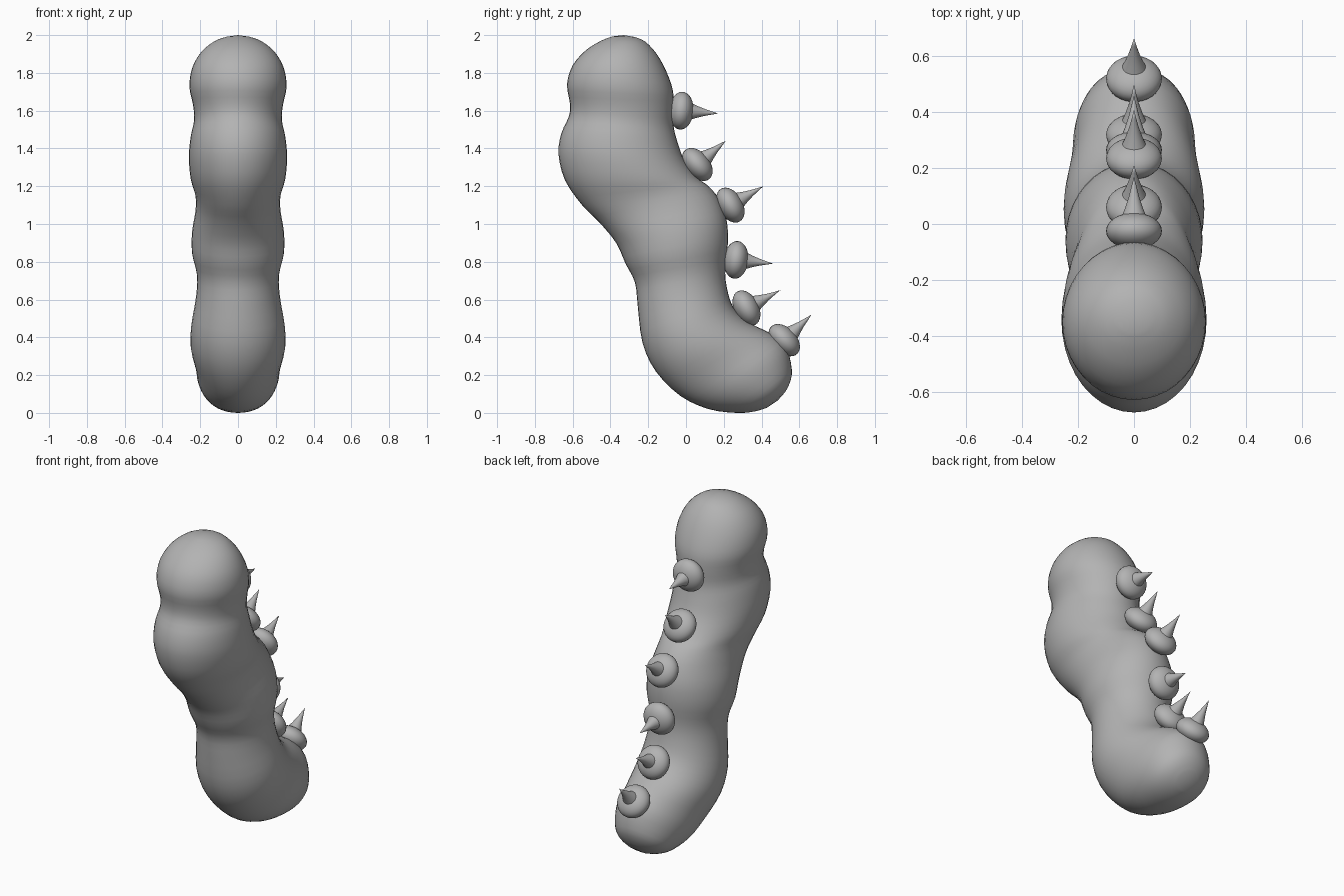
import bpy, bmesh, math
from mathutils import Vector

if "Cube" in bpy.data.objects:
    bpy.data.objects.remove(bpy.data.objects["Cube"])

grey = bpy.data.materials.new("plain grey")
grey.diffuse_color = (0.45, 0.45, 0.45, 1)
grey.use_nodes = True
grey.node_tree.nodes["Principled BSDF"].inputs["Base Color"].default_value = grey.diffuse_color


def finish(bm, name, angle=60):
    bmesh.ops.recalc_face_normals(bm, faces=bm.faces)
    mesh = bpy.data.meshes.new(name)
    bm.to_mesh(mesh)
    bm.free()
    mesh.materials.append(grey)
    obj = bpy.data.objects.new(name, mesh)
    bpy.context.collection.objects.link(obj)
    bpy.ops.object.select_all(action='DESELECT')
    obj.select_set(True)
    bpy.context.view_layer.objects.active = obj
    bpy.ops.object.shade_smooth_by_angle(angle=math.radians(angle))
    return obj


def bridge(bm, rings):
    for a, b in zip(rings, rings[1:]):
        n = len(a)
        for i in range(n):
            bm.faces.new((a[i], a[(i + 1) % n], b[(i + 1) % n], b[i]))


def cap(bm, ring, point):
    tip = bm.verts.new(point)
    for i in range(len(ring)):
        bm.faces.new((ring[i], ring[(i + 1) % len(ring)], tip))


# Body cross-sections: belly y, belly z, back y, back z, half width
SECTIONS = [
    (-.39, 1.993, -.27, 1.99, .06), (-.45, 1.97, -.215, 1.965, .125),
    (-.53, 1.92, -.155, 1.90, .195), (-.60, 1.84, -.105, 1.81, .243),
    (-.63, 1.74, -.07, 1.71, .257), (-.615, 1.64, -.065, 1.62, .238),
    (-.62, 1.57, -.067, 1.53, .232), (-.66, 1.48, -.05, 1.45, .25),
    (-.675, 1.37, -.01, 1.34, .26), (-.64, 1.23, .06, 1.245, .25),
    (-.55, 1.10, .12, 1.20, .225), (-.46, 1.01, .175, 1.13, .225),
    (-.37, .90, .215, 1.02, .243), (-.32, .79, .222, .90, .243),
    (-.27, .69, .208, .77, .217), (-.255, .56, .215, .67, .222),
    (-.23, .37, .25, .56, .247), (-.16, .22, .33, .48, .25),
    (-.03, .09, .45, .42, .225), (.12, .02, .53, .35, .213),
    (.27, .0, .56, .23, .175), (.365, .008, .55, .16, .125),
    (.43, .028, .525, .11, .065),
]


def catmull(p0, p1, p2, p3, t):
    return [0.5 * (2 * b + (c - a) * t + (2 * a - 5 * b + 4 * c - d) * t * t
                   + (3 * b - a - 3 * c + d) * t ** 3)
            for a, b, c, d in zip(p0, p1, p2, p3)]


# Lumpy bent body lofted through the sections
bm = bmesh.new()
rings, last = [], len(SECTIONS) - 1
for i in range(last):
    quad = [SECTIONS[min(max(i + k, 0), last)] for k in (-1, 0, 1, 2)]
    for step in range(4 if i == last - 1 else 3):
        fy, fz, by, bz, w = catmull(*quad, step / 3)
        ring = []
        for j in range(40):
            a = 2 * math.pi * j / 40
            u = (1 - math.cos(a)) / 2
            ring.append(bm.verts.new((w * math.sin(a), fy + (by - fy) * u, fz + (bz - fz) * u)))
        rings.append(ring)
bridge(bm, rings)
cap(bm, rings[0], (0, -.33, 2.0))
cap(bm, rings[-1], (0, .485, .065))
finish(bm, "body", 80)

# Back spines: knob centre (y, z) and thorn tip (y, z)
SPINES = [
    (-.025, 1.60, .17, 1.585), (.06, 1.315, .21, 1.44), (.235, 1.10, .41, 1.20),
    (.265, .81, .46, .79), (.32, .555, .50, .65), (.52, .385, .665, .52),
]
for n, (cy, cz, ty, tz) in enumerate(SPINES, 1):
    centre = Vector((0, cy, cz))
    axis = Vector((0, ty, tz)) - centre
    turn = axis.to_track_quat('Z', 'Y')

    # Flattened round knob
    bm = bmesh.new()
    bmesh.ops.create_uvsphere(bm, u_segments=32, v_segments=16, radius=0.1)
    for v in bm.verts:
        v.co.z *= 0.65
    knob = finish(bm, f"spine_knob_{n}")

    # Slightly hollow-sided thorn
    bm = bmesh.new()
    rings = []
    for r, d in ((.043, .055), (.031, .085), (.018, .125), (.008, .165)):
        rings.append([bm.verts.new((r * math.cos(k * math.pi / 12), r * math.sin(k * math.pi / 12), d))
                      for k in range(24)])
    bridge(bm, rings)
    cap(bm, rings[-1], (0, 0, axis.length))
    bm.faces.new(rings[0])
    thorn = finish(bm, f"spine_thorn_{n}")

    for part in (knob, thorn):
        part.rotation_mode = 'QUATERNION'
        part.rotation_quaternion = turn
        part.location = centre
